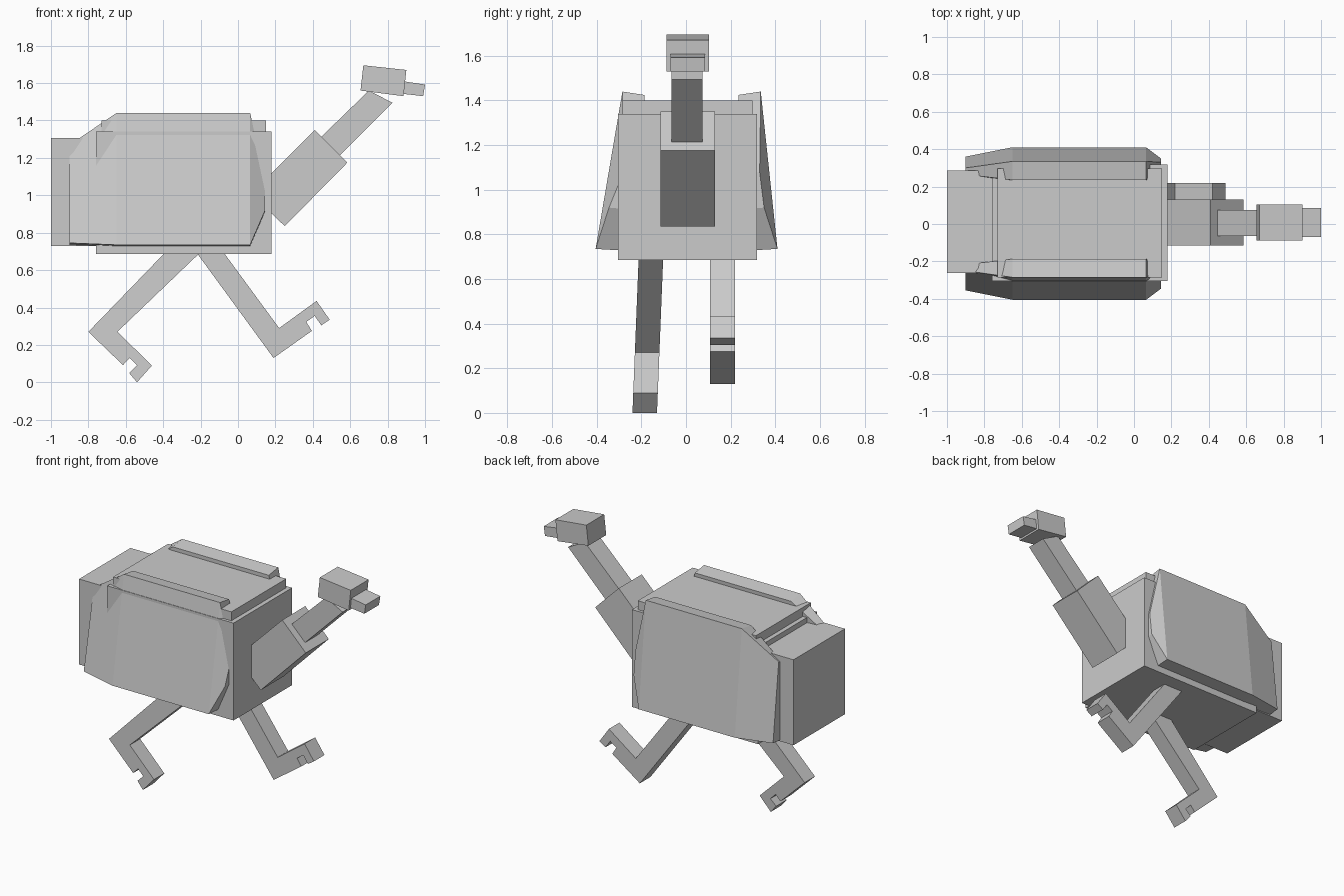
import bpy, bmesh
from mathutils import Vector

if "Cube" in bpy.data.objects:
    bpy.data.objects.remove(bpy.data.objects["Cube"])

grey = bpy.data.materials.new("plain grey")
grey.diffuse_color = (0.6, 0.6, 0.6, 1)
grey.use_nodes = True
grey.node_tree.nodes["Principled BSDF"].inputs["Base Color"].default_value = grey.diffuse_color


def finish(name, bm):
    """Turn a bmesh into a flat shaded grey object."""
    bmesh.ops.recalc_face_normals(bm, faces=bm.faces)
    mesh = bpy.data.meshes.new(name)
    bm.to_mesh(mesh)
    bm.free()
    mesh.materials.append(grey)
    ob = bpy.data.objects.new(name, mesh)
    bpy.context.collection.objects.link(ob)
    return ob


def loft(name, rings):
    """Join matching rings of points and close both ends."""
    bm = bmesh.new()
    loops = [[bm.verts.new(p) for p in ring] for ring in rings]
    n = len(loops[0])
    for a, b in zip(loops, loops[1:]):
        for i in range(n):
            j = (i + 1) % n
            bm.faces.new((a[i], a[j], b[j], b[i]))
    bm.faces.new(loops[0])
    bm.faces.new(loops[-1])
    return finish(name, bm)


def slab(name, outline, y0, y1, lean=0.0):
    """Side outline (x, z) extruded across y; lean shifts y with height."""
    return loft(name, [[(x, y + lean * z, z) for x, z in outline] for y in (y0, y1)])


def box(name, x0, x1, y0, y1, z0, z1):
    return slab(name, [(x0, z0), (x1, z0), (x1, z1), (x0, z1)], y0, y1)


# Body, raised back and tail
box("body", -0.76, 0.18, -0.305, 0.318, 0.685, 1.34)
box("raised_back", -0.73, 0.15, -0.285, 0.298, 1.2, 1.40)
box("tail", -1.0, -0.70, -0.262, 0.285, 0.73, 1.305)


# Wings: cross-sections along x, listed inner top, outer top, outer bottom, inner bottom
def wing(name, side, top_out, top_in, low_out):
    sections = [
        (-0.90, 1.27, 0.745, top_out - 0.035, top_in + 0.03, low_out - 0.05),
        (-0.65, 1.44, 0.735, top_out, top_in, low_out),
        (0.065, 1.44, 0.735, top_out, top_in, low_out),
        (0.145, 1.08, 0.92, top_out - 0.005, top_in, low_out - 0.06),
    ]
    rings = []
    for x, zt, zb, to, ti, lo in sections:
        rings.append([(x, side * ti, zt - 0.015), (x, side * to, zt),
                      (x, side * lo, zb), (x, side * 0.24, zb - 0.01)])
    loft(name, rings)


wing("left_wing", 1, 0.335, 0.235, 0.41)
wing("right_wing", -1, 0.285, 0.187, 0.405)

# Neck and head
slab("lower_neck", [(0.10, 1.04), (0.41, 1.35), (0.585, 1.175), (0.25, 0.835), (0.10, 0.98)],
     -0.115, 0.13)
slab("upper_neck", [(0.36, 1.23), (0.70, 1.56), (0.825, 1.495), (0.46, 1.13)], -0.065, 0.075)
slab("head", [(0.67, 1.695), (0.90, 1.67), (0.885, 1.53), (0.655, 1.56)], -0.087, 0.103)
slab("beak", [(0.86, 1.613), (1.0, 1.592), (0.99, 1.53), (0.86, 1.545)], -0.07, 0.085)

# Legs, each with a notched foot
slab("right_leg", [(-0.30, 0.787), (-0.80, 0.27), (-0.615, 0.092), (-0.58, 0.13), (-0.54, 0.09),
                   (-0.582, 0.05), (-0.54, 0.0), (-0.46, 0.09), (-0.645, 0.27), (-0.105, 0.787)],
     -0.24, -0.13, 0.04)
slab("left_leg", [(-0.29, 0.787), (0.19, 0.13), (0.395, 0.275), (0.365, 0.323), (0.41, 0.355),
                  (0.445, 0.305), (0.49, 0.335), (0.42, 0.435), (0.22, 0.29), (-0.145, 0.787)],
     0.108, 0.22)
